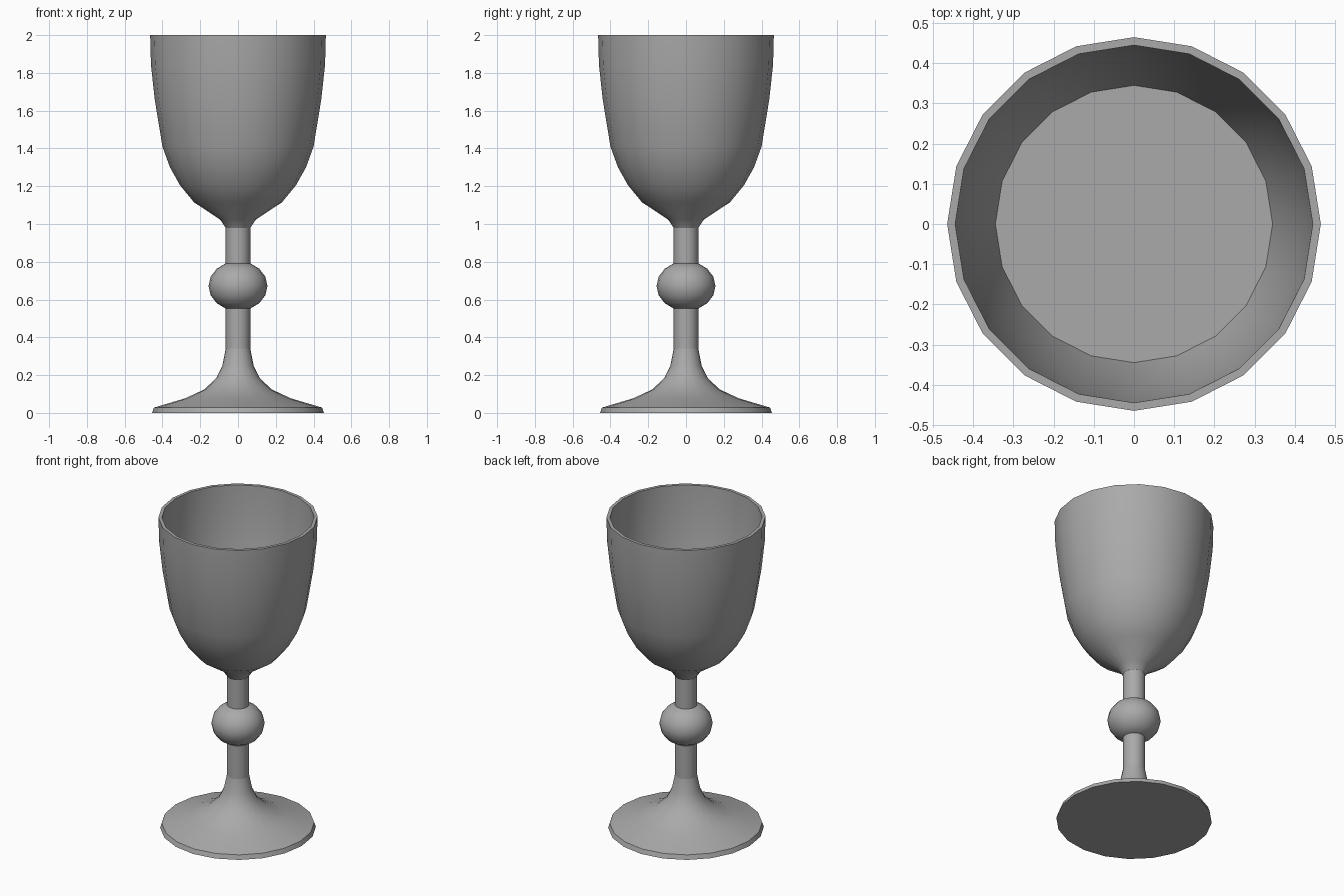
import bpy
import bmesh
from math import cos, sin, tau, radians

SIDES = 20

if "Cube" in bpy.data.objects:
    bpy.data.objects.remove(bpy.data.objects["Cube"], do_unlink=True)

# Single plain material
grey = bpy.data.materials.new("plain grey")
grey.use_nodes = True
colour = (0.4, 0.4, 0.4, 1)
grey.diffuse_color = colour
grey.node_tree.nodes["Principled BSDF"].inputs["Base Color"].default_value = colour


def lathe(name, profile):
    """Turn a (radius, height) profile, running outward-side up, around z."""
    bm = bmesh.new()
    rings = []
    for r, z in profile:
        if r == 0:
            rings.append([bm.verts.new((0, 0, z))] * SIDES)
        else:
            rings.append([bm.verts.new((r * cos(tau * i / SIDES), r * sin(tau * i / SIDES), z))
                          for i in range(SIDES)])
    for low, high in zip(rings, rings[1:]):
        for i in range(SIDES):
            j = (i + 1) % SIDES
            corners = dict.fromkeys((low[i], low[j], high[j], high[i]))
            bm.faces.new(list(corners))
    mesh = bpy.data.meshes.new(name)
    bm.to_mesh(mesh)
    bm.free()
    mesh.materials.append(grey)
    obj = bpy.data.objects.new(name, mesh)
    bpy.context.collection.objects.link(obj)
    bpy.ops.object.select_all(action="DESELECT")
    obj.select_set(True)
    bpy.context.view_layer.objects.active = obj
    bpy.ops.object.shade_smooth_by_angle(angle=radians(32))
    return obj


# Flared foot with a thin rim and flat underside
lathe("foot", [(0, 0), (0.455, 0), (0.445, 0.028), (0.28, 0.077), (0.177, 0.125),
               (0.115, 0.185), (0.083, 0.25), (0.065, 0.34)])

# Straight stem
lathe("stem", [(0.065, 0.34), (0.065, 0.98)])

# Rounded knob, a flattened ball trimmed where it meets the stem
knob = [(0.156 * cos(radians(a)), 0.672 + 0.132 * sin(radians(a)))
        for a in range(-66, 67, 22)]
lathe("knob", [(0.06, knob[0][1])] + knob + [(0.06, knob[-1][1])])

# Bowl: outer wall, rim, inner wall and flat inner floor
lathe("bowl", [(0.065, 0.98), (0.095, 1.024), (0.233, 1.115), (0.307, 1.205),
               (0.36, 1.3), (0.4, 1.41), (0.441, 1.66), (0.461, 1.845), (0.465, 2),
               (0.445, 2), (0.441, 1.845), (0.421, 1.66), (0.38, 1.41),
               (0.345, 1.3), (0, 1.3)])
